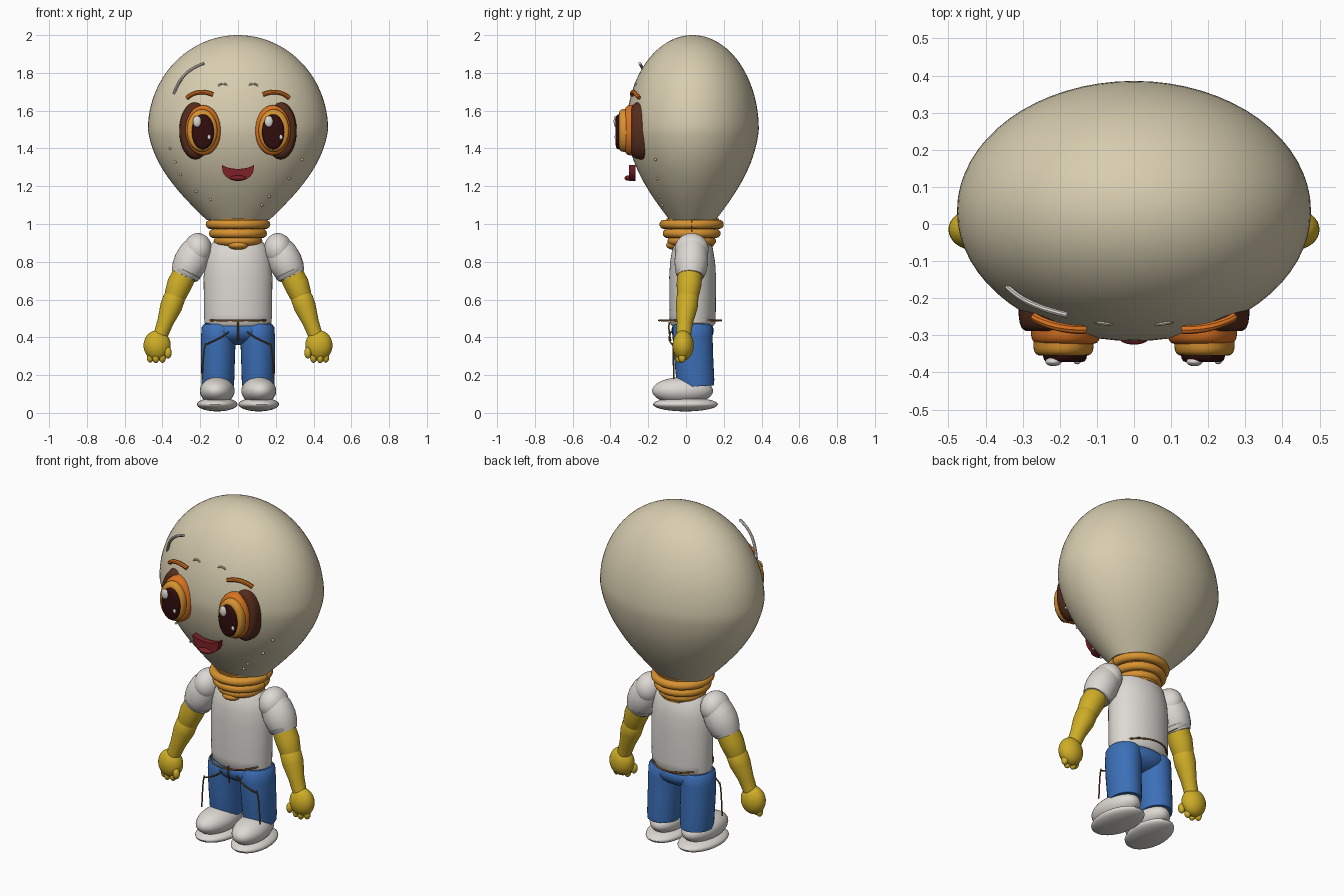
import bpy, bmesh, math
from mathutils import Vector
from mathutils.geometry import interpolate_bezier

if "Cube" in bpy.data.objects:
    bpy.data.objects.remove(bpy.data.objects["Cube"])


def material(name, rgb):
    m = bpy.data.materials.new(name)
    m.use_nodes = True
    m.diffuse_color = (*rgb, 1)
    m.node_tree.nodes["Principled BSDF"].inputs["Base Color"].default_value = (*rgb, 1)
    return m


CREAM = material("cream", (0.68, 0.61, 0.43))
GOLD = material("gold", (0.68, 0.29, 0.03))
YELLOW = material("yellow", (0.62, 0.42, 0.02))
BLUE = material("blue", (0.045, 0.16, 0.48))
WHITE = material("off_white", (0.72, 0.69, 0.65))
BROWN = material("dark_brown", (0.09, 0.025, 0.012))
ORANGE = material("orange", (0.7, 0.17, 0.015))
PUPIL = material("pupil", (0.03, 0.004, 0.004))
RED = material("red", (0.2, 0.015, 0.02))
SEAM = material("seam_brown", (0.2, 0.09, 0.02))


def finish(name, bm, mat, angle=40):
    bmesh.ops.recalc_face_normals(bm, faces=bm.faces)
    mesh = bpy.data.meshes.new(name)
    bm.to_mesh(mesh)
    bm.free()
    mesh.materials.append(mat)
    ob = bpy.data.objects.new(name, mesh)
    bpy.context.collection.objects.link(ob)
    bpy.ops.object.select_all(action="DESELECT")
    ob.select_set(True)
    bpy.context.view_layer.objects.active = ob
    bpy.ops.object.shade_smooth_by_angle(angle=math.radians(angle))
    return ob


def tube(name, path, radii, mat, flat=1.0, sides=32):
    """Capped skin of elliptical rings set square to a path."""
    pts = [Vector(p) for p in path]
    bm = bmesh.new()
    rings = []
    for i, (p, r) in enumerate(zip(pts, radii)):
        tangent = pts[min(i + 1, len(pts) - 1)] - pts[max(i - 1, 0)]
        turn = Vector((0, 0, 1)).rotation_difference(tangent)
        angles = [math.tau * k / sides for k in range(sides)]
        rings.append([bm.verts.new(p + turn @ Vector((r * math.cos(a), r * flat * math.sin(a), 0)))
                      for a in angles])
    for a, b in zip(rings, rings[1:]):
        for k in range(sides):
            j = (k + 1) % sides
            bm.faces.new((a[k], a[j], b[j], b[k]))
    bm.faces.new(rings[0])
    bm.faces.new(rings[-1])
    return finish(name, bm, mat)


def ball(name, center, size, mat, turn=0):
    bm = bmesh.new()
    bmesh.ops.create_uvsphere(bm, u_segments=32, v_segments=18, radius=1)
    bmesh.ops.scale(bm, vec=size, verts=bm.verts)
    ob = finish(name, bm, mat)
    ob.location = center
    ob.rotation_euler.z = turn
    return ob


def strand(name, ends, radius, mat):
    """Thin tube along a Bezier given by four points."""
    a, b, c, d = (Vector(p) for p in ends)
    path = interpolate_bezier(a, b, c, d, 14)
    return tube(name, path, [radius] * 14, mat, sides=8)


def disc(name, x, z, rx, rz, back, front, mat):
    """Round-edged oval disc facing forward."""
    depth = back - front
    steps = ((0, 1), (0.5, 1), (0.75, 0.97), (0.92, 0.9), (1, 0.78))
    return tube(name, [(x, back - depth * t, z) for t, _ in steps],
                [rx * s for _, s in steps], mat, flat=rz / rx, sides=40)


def ring(name, center, rx, ry, thick, mat):
    """Oval ring of round section, lying flat."""
    loop = [Vector((rx * math.cos(math.tau * k / 48), ry * math.sin(math.tau * k / 48), 0))
            + Vector(center) for k in range(49)]
    return tube(name, loop, [thick] * 49, mat, sides=10)


# Head: domed crown over a tapering jaw
jaw = interpolate_bezier(Vector((0.165, 1.02, 0)), Vector((0.3, 1.15, 0)),
                         Vector((0.45, 1.3, 0)), Vector((0.477, 1.5, 0)), 20)
outline = [(p.x, p.y) for p in jaw]
outline += [(0.477 * math.cos(a), 1.5 + 0.5 * math.sin(a))
            for a in (math.pi / 2 * k / 24 for k in range(1, 24))] + [(0.003, 2.0)]
tube("head", [(0, 0.035, z) for _, z in outline], [r for r, _ in outline], CREAM,
     flat=0.735, sides=64)


def head_front(x, z):
    r = min(outline, key=lambda p: abs(p[1] - z))[0]
    return 0.035 - 0.735 * math.sqrt(max(r * r - x * x, 0))


# Neck rings and the collar dip
tube("neck", [(0, 0.035, 0.88), (0, 0.035, 1.03)], [0.11, 0.14], GOLD)
for i, (z, r, h) in enumerate(((0.998, 0.167, 0.032), (0.95, 0.15, 0.027), (0.91, 0.125, 0.024))):
    ball(f"neck_ring_{i}", (0, 0.03, z), (r, r, h), GOLD)
    ring(f"neck_roll_{i}", (0, 0.03, z), r - 0.02, r - 0.02, 0.024, GOLD)
ball("collar_dip", (0, -0.06, 0.888), (0.055, 0.045, 0.025), GOLD)

# Shirt
shirt = ((0.46, 0.16), (0.475, 0.177), (0.52, 0.18), (0.72, 0.182), (0.8, 0.175),
         (0.88, 0.155), (0.905, 0.13))
tube("shirt", [(0, 0.035, z) for z, _ in shirt], [r for _, r in shirt], WHITE, flat=0.68, sides=48)
ring("belt_seam", (0, 0.022, 0.49), 0.155, 0.165, 0.005, SEAM)
ball("hips", (0, 0.035, 0.435), (0.18, 0.112, 0.075), BLUE)
strand("fly_seam", ((0, -0.088, 0.48), (0, -0.092, 0.46), (0, -0.092, 0.43), (0, -0.08, 0.38)),
       0.004, SEAM)

for s, side in ((-1, "right"), (1, "left")):
    # Sleeve
    ball(f"{side}_shoulder", (s * 0.212, 0.03, 0.865), (0.075, 0.09, 0.087), WHITE)
    tube(f"{side}_sleeve", [(s * 0.2, 0.03, 0.9), (s * 0.225, 0.03, 0.85), (s * 0.25, 0.028, 0.8),
                            (s * 0.27, 0.026, 0.76), (s * 0.288, 0.024, 0.724)],
         [0.065, 0.085, 0.09, 0.084, 0.07], WHITE)
    tube(f"{side}_cuff", [(s * 0.268, 0.025, 0.757), (s * 0.272, 0.025, 0.748),
                          (s * 0.281, 0.025, 0.731), (s * 0.285, 0.025, 0.723)],
         [0.07, 0.081, 0.075, 0.062], WHITE)

    # Arm
    tube(f"{side}_upper_arm", [(s * 0.28, 0.022, 0.74), (s * 0.31, 0.016, 0.68),
                               (s * 0.333, 0.01, 0.62), (s * 0.345, 0.006, 0.585)],
         [0.064, 0.066, 0.058, 0.045], YELLOW)
    tube(f"{side}_forearm", [(s * 0.325, 0.012, 0.645), (s * 0.337, 0.008, 0.61),
                             (s * 0.355, 0.004, 0.56), (s * 0.385, -0.006, 0.48),
                             (s * 0.41, -0.012, 0.41)],
         [0.04, 0.058, 0.058, 0.043, 0.038], YELLOW)

    # Hand
    ball(f"{side}_palm", (s * 0.428, -0.015, 0.357), (0.072, 0.056, 0.08), YELLOW)
    for i, (x, y, z) in enumerate(((0.465, -0.02, 0.293), (0.435, -0.035, 0.29),
                                   (0.4, -0.03, 0.292))):
        ball(f"{side}_finger_{i}", (s * x, y, z), (0.018, 0.02, 0.027), YELLOW)
    ball(f"{side}_thumb", (s * 0.37, -0.045, 0.318), (0.019, 0.02, 0.03), YELLOW)

    # Trouser leg and its seams
    tube(f"{side}_leg", [(s * 0.107, 0.052, 0.14), (s * 0.107, 0.05, 0.17), (s * 0.106, 0.04, 0.3),
                         (s * 0.104, 0.035, 0.4), (s * 0.1, 0.035, 0.45), (s * 0.1, 0.035, 0.47)],
         [0.084, 0.087, 0.09, 0.092, 0.092, 0.08], BLUE, flat=1.15)
    strand(f"{side}_leg_seam", ((s * 0.19, -0.066, 0.18), (s * 0.185, -0.066, 0.25),
                                (s * 0.185, -0.066, 0.33), (s * 0.17, -0.07, 0.37)), 0.004, SEAM)
    strand(f"{side}_pocket_seam", ((s * 0.17, -0.07, 0.36), (s * 0.14, -0.09, 0.38),
                                   (s * 0.09, -0.095, 0.39), (s * 0.05, -0.08, 0.43)), 0.004, SEAM)

    # Shoe
    ball(f"{side}_shoe", (s * 0.11, -0.018, 0.117), (0.092, 0.162, 0.072), WHITE, s * 0.08)
    ball(f"{side}_sole", (s * 0.11, -0.003, 0.045), (0.107, 0.172, 0.037), WHITE, s * 0.08)

    # Eye
    disc(f"{side}_eye_rim", s * 0.225, 1.494, 0.086, 0.152, -0.2, -0.288, BROWN)
    disc(f"{side}_eye_outer", s * 0.184, 1.496, 0.094, 0.133, -0.27, -0.324, ORANGE)
    disc(f"{side}_eye_iris", s * 0.19, 1.495, 0.081, 0.113, -0.31, -0.355, GOLD)
    disc(f"{side}_pupil", s * 0.186, 1.488, 0.059, 0.093, -0.34, -0.372, PUPIL)
    ball(f"{side}_eye_glint", (s * 0.19 - 0.027, -0.371, 1.543), (0.022, 0.012, 0.03), WHITE)
    ball(f"{side}_eye_spark", (s * 0.19 + 0.037, -0.371, 1.46), (0.009, 0.007, 0.013), WHITE)

    # Brow and forehead crease
    strand(f"{side}_brow", ((s * 0.27, -0.25, 1.668), (s * 0.23, -0.275, 1.705),
                            (s * 0.18, -0.285, 1.705), (s * 0.132, -0.285, 1.685)), 0.012, ORANGE)
    strand(f"{side}_crease", ((s * 0.105, -0.262, 1.73), (s * 0.09, -0.268, 1.747),
                              (s * 0.07, -0.27, 1.747), (s * 0.055, -0.268, 1.73)), 0.005, CREAM)

# Mouth plate with a dipped upper lip, and a tongue
lip = interpolate_bezier(Vector((-0.085, 1.312, 0)), Vector((-0.04, 1.285, 0)),
                         Vector((0.04, 1.285, 0)), Vector((0.085, 1.312, 0)), 10)
chin = interpolate_bezier(Vector((0.082, 1.28, 0)), Vector((0.06, 1.21, 0)),
                          Vector((-0.06, 1.21, 0)), Vector((-0.082, 1.28, 0)), 14)
bm = bmesh.new()
plate = bm.faces.new([bm.verts.new((p.x, -0.302, p.y)) for p in lip + chin])
grown = bmesh.ops.extrude_face_region(bm, geom=[plate])["geom"]
bmesh.ops.translate(bm, vec=(0, 0.035, 0), verts=[v for v in grown if isinstance(v, bmesh.types.BMVert)])
finish("mouth", bm, RED)
ball("tongue", (0, -0.305, 1.243), (0.042, 0.02, 0.014), RED)

# Stray hair on the forehead
strand("stray_hair", ((-0.34, -0.17, 1.69), (-0.31, -0.2, 1.77), (-0.27, -0.225, 1.82),
                      (-0.18, -0.245, 1.85)), 0.008, WHITE)

# Freckles
for i, (x, z) in enumerate(((-0.36, 1.4), (-0.33, 1.33), (-0.305, 1.26), (-0.22, 1.17), (-0.145, 1.13),
                            (0.34, 1.34), (0.27, 1.24), (0.165, 1.145), (0.125, 1.1))):
    ball(f"freckle_{i}", (x, head_front(x, z), z), (0.007, 0.007, 0.007), CREAM)
